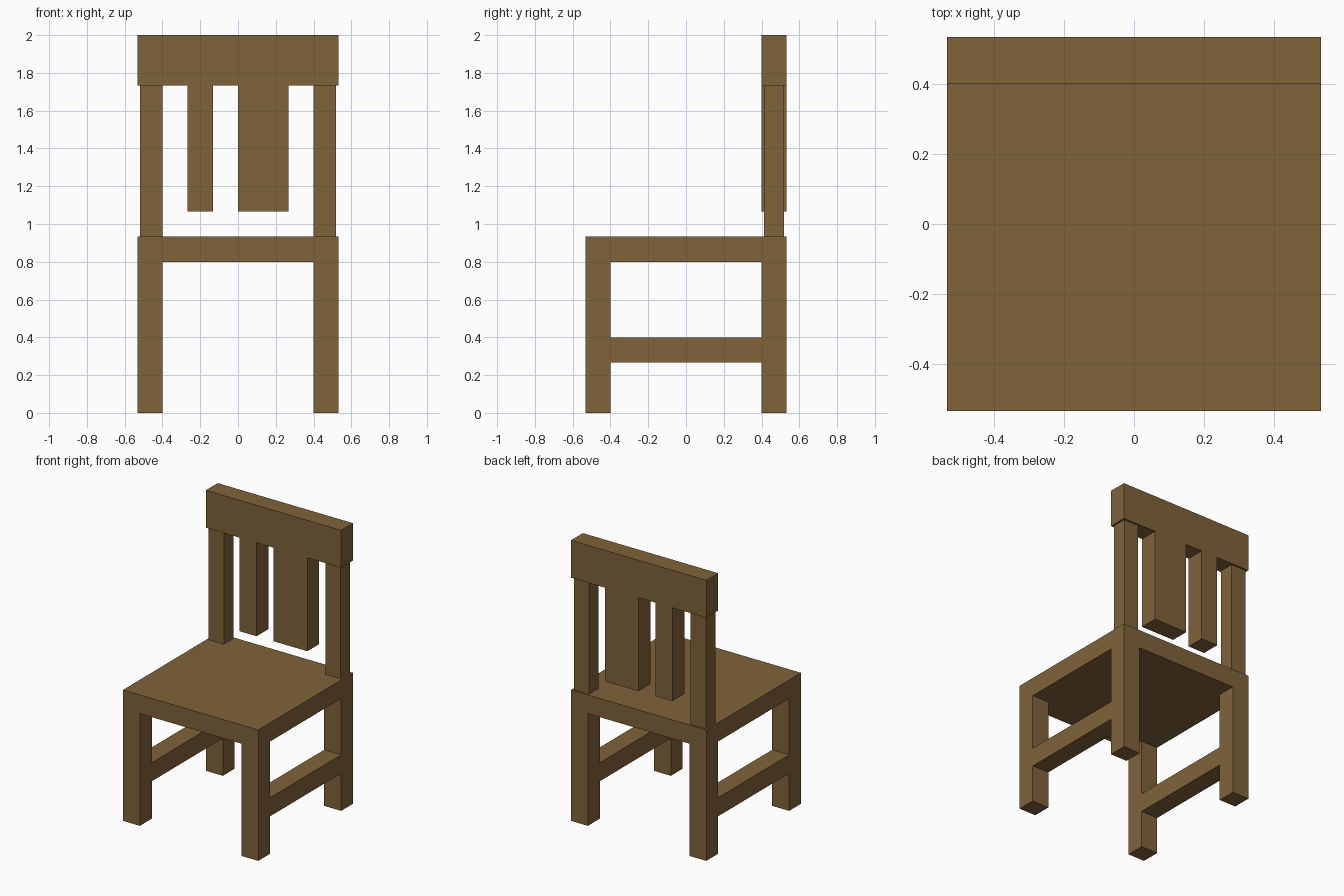
import bpy

if "Cube" in bpy.data.objects:
    bpy.data.objects.remove(bpy.data.objects["Cube"])

U = 2 / 15  # the chair sits on a grid of 15 units in height
wood = bpy.data.materials.new("brown wood")
wood.diffuse_color = (0.216, 0.125, 0.042, 1)
wood.use_nodes = True
wood.node_tree.nodes["Principled BSDF"].inputs["Base Color"].default_value = wood.diffuse_color


def box(name, x, y, z):
    """Box spanning the given (low, high) ranges."""
    bpy.ops.mesh.primitive_cube_add(size=1, location=[(a + b) / 2 for a, b in (x, y, z)])
    ob = bpy.context.object
    ob.name = name
    ob.scale = [b - a for a, b in (x, y, z)]
    bpy.ops.object.transform_apply(location=False, rotation=False, scale=True)
    ob.data.materials.append(wood)
    return ob


W, I = 4 * U, 3 * U   # outer and inner half width
BACK = (I, W)         # depth of the backrest

# seat
box("seat", (-W, W), (-W, W), (6 * U, 7 * U))

for side, s in (("left", -1), ("right", 1)):
    x = sorted((s * I, s * W))
    # legs and side stretcher
    box(f"front_leg_{side}", x, (-W, -I), (0, 6 * U))
    box(f"back_leg_{side}", x, (I, W), (0, 6 * U))
    box(f"stretcher_{side}", x, (-I, I), (2 * U, 3 * U))
    # slightly thinner backrest post
    box(f"back_post_{side}", sorted((s * I, s * 0.52)), (0.413, 0.52), (7 * U, 13 * U))

# top rail and hanging slats
box("top_rail", (-W, W), BACK, (13 * U, 15 * U))
box("narrow_slat", (-2 * U, -U), BACK, (8 * U, 13 * U))
box("wide_slat", (0, 2 * U), BACK, (8 * U, 13 * U))
